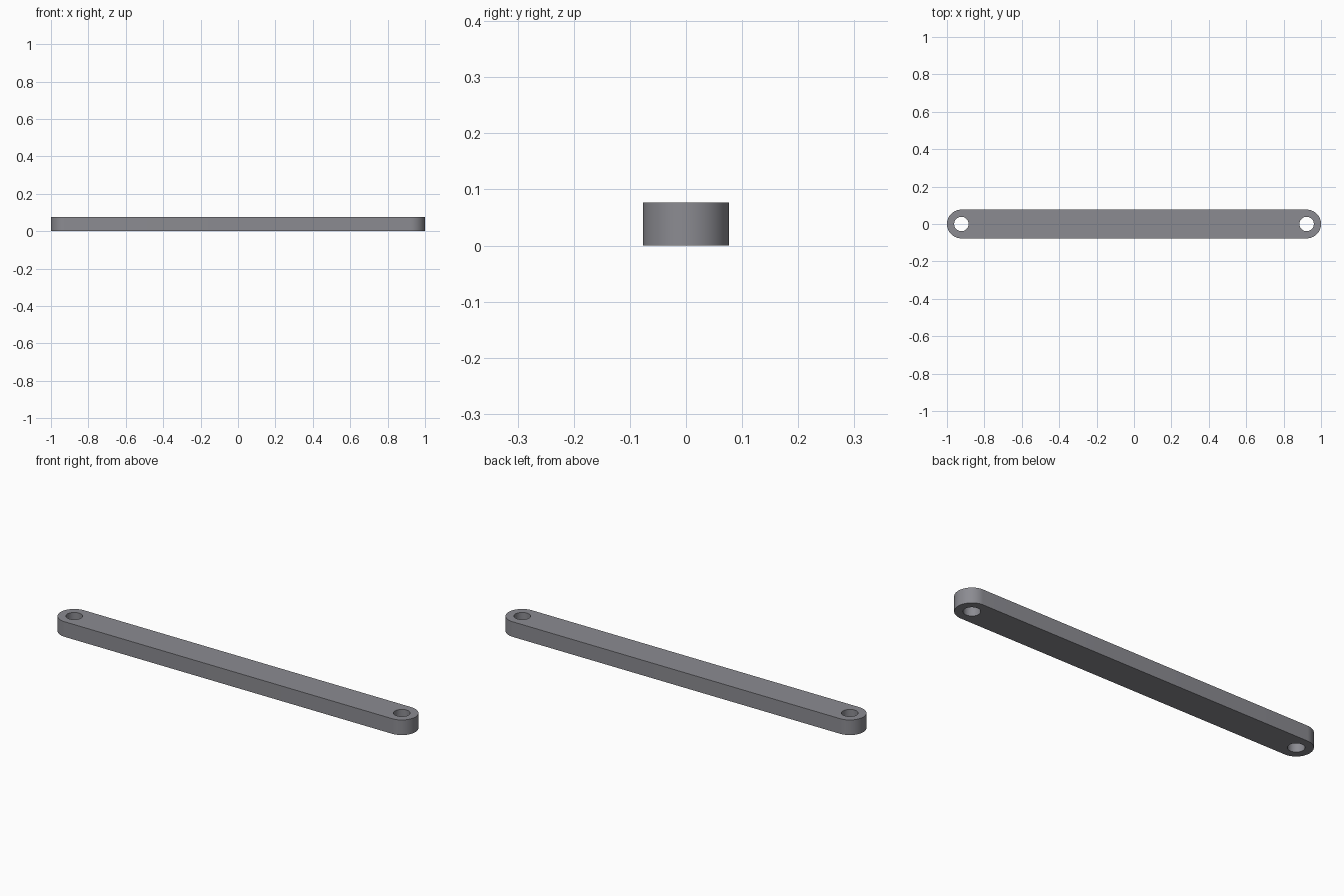
import bpy, bmesh
from math import pi, sin, cos, radians

if "Cube" in bpy.data.objects:
    bpy.data.objects.remove(bpy.data.objects["Cube"])

R = 2 / 26            # end radius, also the bar thickness
HOLE_R = R / 2        # pin hole radius
CX = 1 - R            # hole centre distance from the middle
SEG = 32              # segments per half circle


def prism(name, outline, z0, z1):
    """Extrude a closed 2D outline into a solid."""
    bm = bmesh.new()
    face = bm.faces.new([bm.verts.new((x, y, z0)) for x, y in outline])
    ext = bmesh.ops.extrude_face_region(bm, geom=[face])
    top = [v for v in ext["geom"] if isinstance(v, bmesh.types.BMVert)]
    bmesh.ops.translate(bm, verts=top, vec=(0, 0, z1 - z0))
    bmesh.ops.recalc_face_normals(bm, faces=bm.faces)
    mesh = bpy.data.meshes.new(name)
    bm.to_mesh(mesh)
    bm.free()
    obj = bpy.data.objects.new(name, mesh)
    bpy.context.collection.objects.link(obj)
    return obj


def arc(cx, r, start, sweep, n):
    return [(cx + r * cos(start + sweep * i / n), r * sin(start + sweep * i / n))
            for i in range(n + 1)]


# Link bar with two rounded ends, in dark steel
bar = prism("link_bar", arc(CX, R, -pi / 2, pi, SEG) + arc(-CX, R, pi / 2, pi, SEG), 0, R)
steel = bpy.data.materials.new("dark_steel")
steel.diffuse_color = (0.26, 0.26, 0.285, 1)
steel.use_nodes = True
steel.node_tree.nodes["Principled BSDF"].inputs["Base Color"].default_value = steel.diffuse_color
bar.data.materials.append(steel)

# Pin hole through each end
cutters = []
for side, label in ((-1, "left"), (1, "right")):
    cutter = prism(f"{label}_hole_cutter", arc(side * CX, HOLE_R, 0, 2 * pi, 2 * SEG)[:-1], -R, 2 * R)
    cutter.data.materials.append(steel)
    cutter.hide_render = True
    cutters.append(cutter)
    mod = bar.modifiers.new(f"{label}_hole", "BOOLEAN")
    mod.operation = "DIFFERENCE"
    mod.solver = "EXACT"
    mod.object = cutter

# Apply the holes and smooth the round walls
bpy.context.view_layer.objects.active = bar
bar.select_set(True)
for mod in list(bar.modifiers):
    bpy.ops.object.modifier_apply(modifier=mod.name)
for cutter in cutters:
    bpy.data.objects.remove(cutter)
bpy.ops.object.shade_smooth_by_angle(angle=radians(30))
